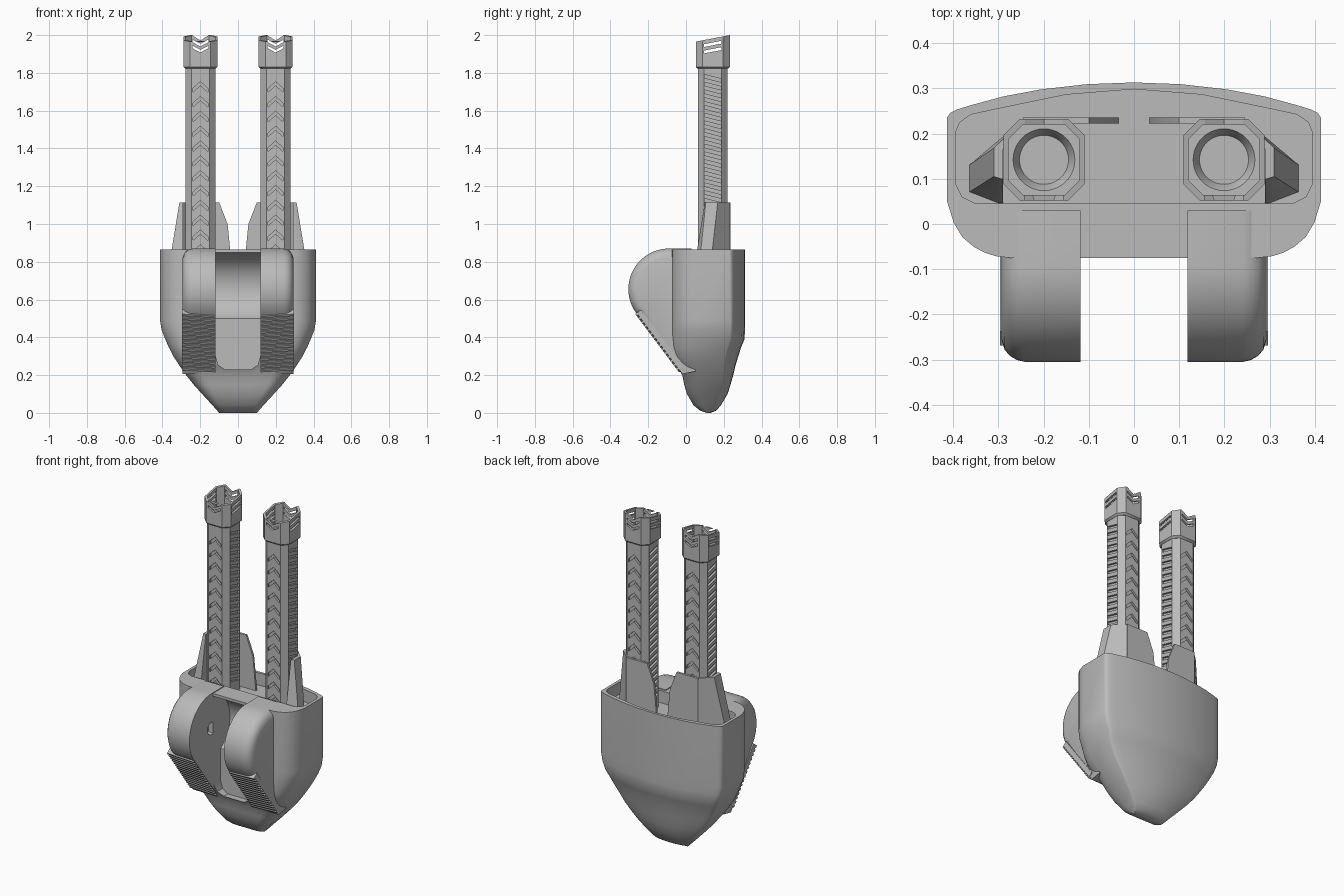
import bpy, bmesh, math
from mathutils import Vector

if "Cube" in bpy.data.objects:
    bpy.data.objects.remove(bpy.data.objects["Cube"])

GREY = (0.5, 0.5, 0.5, 1)
mat = bpy.data.materials.new("plain_grey")
mat.use_nodes = True
mat.diffuse_color = GREY
mat.node_tree.nodes["Principled BSDF"].inputs["Base Color"].default_value = GREY


def add_loft(bm, rings):
    """Skin a list of equal closed rings and cap both ends."""
    vs = [[bm.verts.new(p) for p in ring] for ring in rings]
    n = len(vs[0])
    for a, b in zip(vs, vs[1:]):
        for i in range(n):
            j = (i + 1) % n
            bm.faces.new((a[i], a[j], b[j], b[i]))
    bm.faces.new(vs[0][::-1])
    bm.faces.new(vs[-1])


def finish(name, bm, cutters=(), mirror=False, helper=False):
    bmesh.ops.recalc_face_normals(bm, faces=bm.faces[:])
    mesh = bpy.data.meshes.new(name)
    bm.to_mesh(mesh)
    bm.free()
    ob = bpy.data.objects.new(name, mesh)
    bpy.context.collection.objects.link(ob)
    mesh.materials.append(mat)
    if helper:
        ob.hide_render = True
        ob.hide_viewport = True
        ob.display_type = 'WIRE'
        return ob
    for c in cutters:
        m = ob.modifiers.new("cut", 'BOOLEAN')
        m.operation, m.solver, m.object = 'DIFFERENCE', 'EXACT', c
    bpy.ops.object.select_all(action='DESELECT')
    ob.select_set(True)
    bpy.context.view_layer.objects.active = ob
    if cutters:
        bpy.ops.object.modifier_apply(modifier=ob.modifiers[0].name)
        for m in list(ob.modifiers):
            bpy.ops.object.modifier_apply(modifier=m.name)
    bpy.ops.object.shade_smooth_by_angle(angle=math.radians(32))
    if mirror:
        ob.modifiers.new("mirror", 'MIRROR').use_mirror_merge = False
    return ob


def loft(name, rings, **kw):
    bm = bmesh.new()
    add_loft(bm, rings)
    return finish(name, bm, **kw)


def along(axis, pts, t):
    """Place 2D points in the plane crossing the given axis at t."""
    if axis == 'x':
        return [(t, a, b) for a, b in pts]
    if axis == 'y':
        return [(a, t, b) for a, b in pts]
    return [(a, b, t) for a, b in pts]


def prism(bm, axis, pts, t0, t1):
    add_loft(bm, [along(axis, pts, t0), along(axis, pts, t1)])


def prism_helper(name, axis, pts, t0, t1):
    bm = bmesh.new()
    prism(bm, axis, pts, t0, t1)
    return finish(name, bm, helper=True)


def circle(cx, cy, r, n=40):
    return [(cx + r * math.cos(math.tau * i / n), cy + r * math.sin(math.tau * i / n)) for i in range(n)]


def both_sides(half):
    return half + [(-x, y) for x, y in half[::-1] if x > 1e-6]


# Hull: one plan outline, scaled at each height (z, half width, front, back)
PLAN = [(0, 0), (.3, 0), (.66, 0), (.74, .01), (.80, .03), (.86, .065), (.92, .12), (.965, .2), (1, .32),
        (1, .8), (.985, .825), (.95, .845), (.88, .868), (.7, .92), (.5, .96), (.25, .99), (0, 1)]
LEVELS = [(0, .10, .11, .13), (.012, .11, .075, .16), (.04, .135, .04, .185), (.1, .19, .005, .22),
          (.15, .235, -.01, .236), (.2, .275, -.02, .25), (.25, .31, -.05, .262), (.3, .342, -.07, .277),
          (.35, .368, -.075, .293), (.39, .385, -.075, .31), (.44, .405, -.075, .312),
          (.49, .413, -.075, .313), (.865, .413, -.075, .313)]
rings = [along('z', both_sides([(x * w, f + y * (b - f)) for x, y in PLAN]), z) for z, w, f, b in LEVELS]
well = both_sides([(0, .045), (.35, .045), (.38, .06), (.395, .09), (.395, .2), (.385, .225),
                   (.36, .242), (.3, .255), (.15, .286), (0, .298)])
slot = [(-.118, .6), (-.118, .3), (-.105, .255), (-.07, .23), (.07, .23), (.105, .255), (.118, .3), (.118, .6)]
hull_cuts = [prism_helper("well_cutter", 'z', well, .79, 1),
             prism_helper("joint_cutter", 'x', circle(-.1, .66, .19, 64), -.118, .118),
             prism_helper("slot_cutter", 'y', slot, -.4, .0)]
loft("hull", rings, cutters=hull_cuts)

# Hinge cheeks: round front, straight slope to the nose, softened outer edge
def cheek_ring(x, r):
    pts = [(.03, .655 + r), (-.04, .655 + r)]
    for i in range(29):
        a = math.radians(90 + 127 * i / 28)
        pts.append((-.09 + r * math.cos(a), .655 + r * math.sin(a)))
    return along('x', pts + [(-.02, .206), (.05, .22)], x)

bore = prism_helper("bore_cutter", 'x', circle(-.09, .655, .037), .1, .15)
loft("hinge_cheek", [cheek_ring(x, r) for x, r in
                     [(.118, .215), (.24, .215), (.258, .211), (.274, .202), (.286, .188), (.293, .165)]],
     cutters=[bore], mirror=True)

# Ribbed grip pads on the slope
top, down, out = Vector((-.262, .526)), Vector((.6, -.8)), Vector((-.8, -.6))
COUNT, STEP = 15, .385 / 15
teeth = []
for i in range(COUNT):
    p = top + down * (STEP * i + .012)
    teeth += [p - out * .002, p + out * .007, p + down * STEP * .5 + out * .007, p + down * STEP * .5 - out * .002]
teeth += [teeth[-1] - out * .03, teeth[0] - out * .03]
shift = down * -.014
loft("grip_pad", [along('x', [tuple(p) for p in teeth], .12),
                  along('x', [tuple(p + shift) for p in teeth], .296)], mirror=True)

# Barrels
CX, CY = .199, .142

def octagon(h, c):
    return [(CX + sx * a, CY + sy * b) for sx, sy, a, b in
            [(1, 1, h, h - c), (1, 1, h - c, h), (-1, 1, h - c, h), (-1, 1, h, h - c),
             (-1, -1, h, h - c), (-1, -1, h - c, h), (1, -1, h - c, h), (1, -1, h, h - c)]]

def chevron(z, w, rise, t):
    return [(CX - w, z - rise), (CX, z), (CX + w, z - rise),
            (CX + w, z - rise + t), (CX, z + t), (CX - w, z - rise + t)]

def slant(z, w, rise, t):
    return [(CY - w, z - rise), (CY + w, z + rise), (CY + w, z + rise + t), (CY - w, z - rise + t)]

H, DEEP = .079, .013
bm = bmesh.new()
for i in range(12):
    z = .87 + i * .0785
    for s in (-1, 1):
        prism(bm, 'y', chevron(z, .04, .036, .02), CY + s * (H - DEEP), CY + s * (H + .02))
for i in range(23):
    z = .86 + i * .041
    for s in (-1, 1):
        prism(bm, 'x', slant(z, .043, -.011, .018), CX + s * (H - DEEP), CX + s * (H + .02))
grooves = finish("groove_cutter", bm, helper=True)
bm = bmesh.new()
add_loft(bm, [along('z', circle(CX, CY, r), z) for z, r in [(1.5, .04), (1.81, .04), (1.87, .074)]])
muzzle = finish("muzzle_cutter", bm, helper=True)
loft("barrel", [along('z', octagon(H, .032), z) for z in (.78, 1.86)], cutters=[grooves, muzzle], mirror=True)

# Muzzle collars: hollow, slanted rim, slots through all four sides
bm = bmesh.new()
prism(bm, 'z', octagon(.078, .032), 1.835, 2.1)
core = finish("collar_core_cutter", bm, helper=True)
bm = bmesh.new()
for z in (1.908, 1.94):
    prism(bm, 'y', chevron(z, .042, -.022, .014), 0, .3)
notch = [(CX - .042, 2.1), (CX - .042, 1.998), (CX, 1.972), (CX + .042, 1.998), (CX + .042, 2.1)]
prism(bm, 'y', notch, 0, .3)
front_slots = finish("collar_chevron_cutter", bm, helper=True)
bm = bmesh.new()
for z in (1.912, 1.946):
    prism(bm, 'x', slant(z, .046, .009, .015), 0, .4)
side_slots = finish("collar_side_cutter", bm, helper=True)
rim = [(x, y, 1.965 + (y - .05) / .182 * .035) for x, y in octagon(.09, .036)]
loft("muzzle_collar", [along('z', octagon(.08, .032), 1.822), along('z', octagon(.09, .036), 1.832), rim],
     cutters=[core, front_slots, side_slots], mirror=True)

# Barrel guards: flat rear plate and flared outer wall
base = [(.29, .045), (.30, .045), (.365, .07), (.365, .13), (.24, .235), (.24, .224), (.29, .17)]
crown = [(.29, .1), (.295, .1), (.31, .105), (.31, .168), (.24, .235), (.24, .224), (.29, .165)]
loft("guard_wall", [along('z', base, .78), along('z', crown, 1.115)], mirror=True)
plate = [(.245, .78), (.245, 1.115), (.1, 1.115), (.055, 1.0), (.033, .78)]
bm = bmesh.new()
prism(bm, 'y', plate, .222, .235)
finish("guard_plate", bm, mirror=True)
